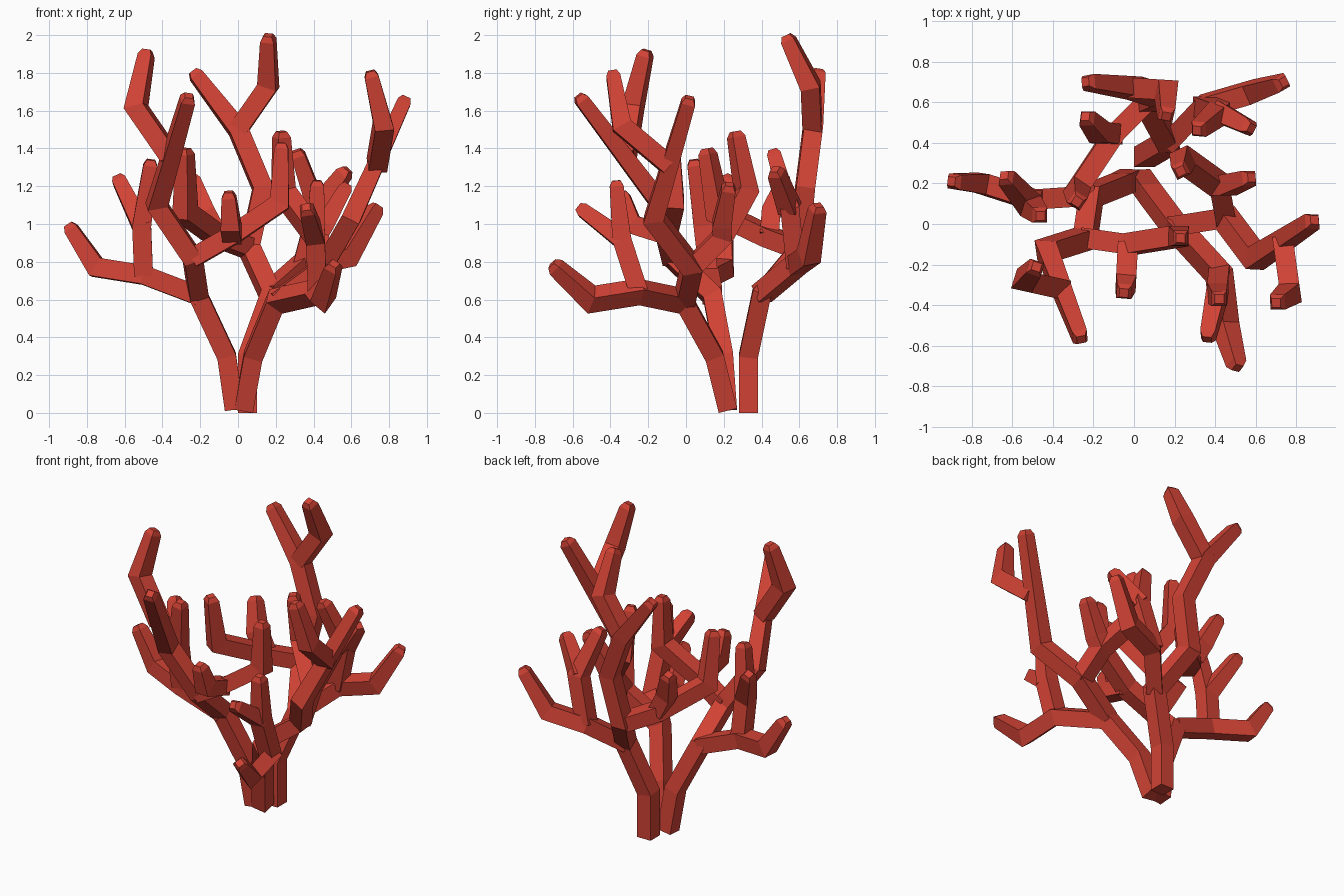
import bpy
import bmesh
from mathutils import Vector

cube = bpy.data.objects.get("Cube")
if cube:
    bpy.data.objects.remove(cube, do_unlink=True)

# Single coral red material
coral_red = bpy.data.materials.new("coral_red")
coral_red.use_nodes = True
colour = (0.64, 0.055, 0.035, 1)
coral_red.diffuse_color = colour
shader = coral_red.node_tree.nodes["Principled BSDF"]
shader.inputs["Base Color"].default_value = colour
shader.inputs["Roughness"].default_value = 0.8

HALF_WIDTH = 0.05
TIP_WIDTH = 0.037


def add_ring(bm, centre, direction, normal, side, half):
    """Square ring, slid along the branch onto the mitre plane."""
    other = direction.cross(side)
    ring = []
    for a, b in ((1, 1), (-1, 1), (-1, -1), (1, -1)):
        offset = (side * a + other * b) * half
        slide = offset.dot(normal) / max(direction.dot(normal), 0.5)
        ring.append(bm.verts.new(centre + offset - direction * slide))
    return ring


def branch(name, *points, tip=True, start=HALF_WIDTH):
    """Square-section branch swept along points, with a chamfered tip."""
    path = [Vector(p) for p in points]
    steps = [(b - a).normalized() for a, b in zip(path, path[1:])]
    side = Vector((1, 0, 0))
    if abs(steps[0].z) < 0.85:
        side = steps[0].cross(Vector((0, 0, 1)))
    side = (side - steps[0] * side.dot(steps[0])).normalized()

    bm = bmesh.new()
    rings = [add_ring(bm, path[0], steps[0], steps[0], side, start)]
    for centre, before, after in zip(path[1:-1], steps, steps[1:]):
        mitre = (before + after).normalized()
        rings.append(add_ring(bm, centre, before, mitre, side, HALF_WIDTH))
        side = before.rotation_difference(after) @ side
    last = steps[-1]
    if tip:
        rings.append(add_ring(bm, path[-1] - last * 0.03, last, last, side, TIP_WIDTH))
        rings.append(add_ring(bm, path[-1], last, last, side, TIP_WIDTH * 0.6))
    else:
        rings.append(add_ring(bm, path[-1] + last * 0.02, last, last, side, HALF_WIDTH))

    # Walls and end caps
    for low, high in zip(rings, rings[1:]):
        for i in range(4):
            j = (i + 1) % 4
            bm.faces.new((low[i], low[j], high[j], high[i]))
    bm.faces.new(rings[0][::-1])
    bm.faces.new(rings[-1])
    bmesh.ops.recalc_face_normals(bm, faces=bm.faces)

    mesh = bpy.data.meshes.new(name)
    bm.to_mesh(mesh)
    bm.free()
    mesh.materials.append(coral_red)
    obj = bpy.data.objects.new(name, mesh)
    bpy.context.scene.collection.objects.link(obj)


# Shared forks
left_fork = (-.21, .14, .62)
left_front_fork = (-.24, -.07, .82)
left_side_fork = (-.5, .12, .73)
left_side_knee = (-.51, .09, .99)
left_front_knee = (-.43, -.13, 1.1)
left_high_fork = (-.36, -.32, 1.36)
cross_fork = (-.03, -.1, .94)
right_fork = (.2, -.01, .59)
right_front_fork = (.42, -.25, .64)
right_front_knee = (.41, -.34, .92)
right_side_fork = (.45, .03, .77)
right_inner_fork = (.42, .19, .93)
right_high_fork = (.735, -.09, 1.31)
back_fork = (.17, .4, .63)
back_high_fork = (.06, .6, .87)
back_top_fork = (0, .67, 1.5)
back_right_fork = (.34, .58, .78)
back_right_knee = (.42, .55, 1.08)
back_inner_fork = (-.1, .44, .93)

# Three trunks
branch("left_trunk", (-.02, .22, .02), (-.06, .2, .3), left_fork,
       left_front_fork, left_front_knee, (-.26, -.57, 1.68))
branch("right_trunk", (.03, .22, .02), (.08, .15, .3), right_fork,
       right_front_fork, (.45, -.5, .6), (.51, -.71, .79))
branch("back_trunk", (.05, .33, 0), (.05, .33, .3), back_fork,
       back_high_fork, (.13, .63, 1.19), back_top_fork, (-.24, .7, 1.81))

# Left branches
branch("left_side_branch", left_fork, left_side_fork,
       (-.75, .2, .77), (-.9, .21, 1.0))
branch("left_side_shoot", left_side_fork, left_side_knee, (-.64, .24, 1.25))
branch("left_side_twig", left_side_knee, (-.46, .04, 1.34))
branch("left_high_shoot", left_high_fork, (-.54, -.28, 1.62), (-.48, -.21, 1.92))
branch("cross_branch", left_front_fork, cross_fork,
       (.22, -.06, 1.11), (.23, -.07, 1.43))
branch("cross_shoot", cross_fork, (-.04, -.29, 1.0), (-.05, -.34, 1.17))

# Right branches
branch("right_side_branch", right_fork, right_side_fork,
       (.6, -.17, 1.03), (.89, .02, 1.67))
branch("right_high_shoot", right_high_fork, (.77, -.34, 1.52), (.7, -.39, 1.81))
branch("right_front_shoot", right_front_fork, right_front_knee, (.36, -.57, 1.09))
branch("right_front_twig", right_front_knee, (.42, -.37, 1.23))
branch("right_inner_branch", right_side_fork, right_inner_fork,
       (.24, .32, 1.17), (.23, .26, 1.49))
branch("right_inner_shoot", right_inner_fork, (.46, .19, 1.0), (.58, .23, 1.21))

# Back branches
branch("back_top_shoot", back_top_fork, (.16, .66, 1.73), (.16, .53, 2.0))
branch("back_right_branch", back_fork, back_right_fork,
       (.58, .65, .83), (.74, .7, 1.1))
branch("back_right_stem", back_right_fork, back_right_knee, (.31, .46, 1.39))
branch("back_right_shoot", back_right_knee, (.58, .47, 1.29))
branch("back_inner_branch", back_high_fork, back_inner_fork,
       (-.28, .17, 1.06), (-.28, .11, 1.4))
branch("back_inner_shoot", back_inner_fork, (-.17, .45, 1.06), (-.24, .53, 1.25))
